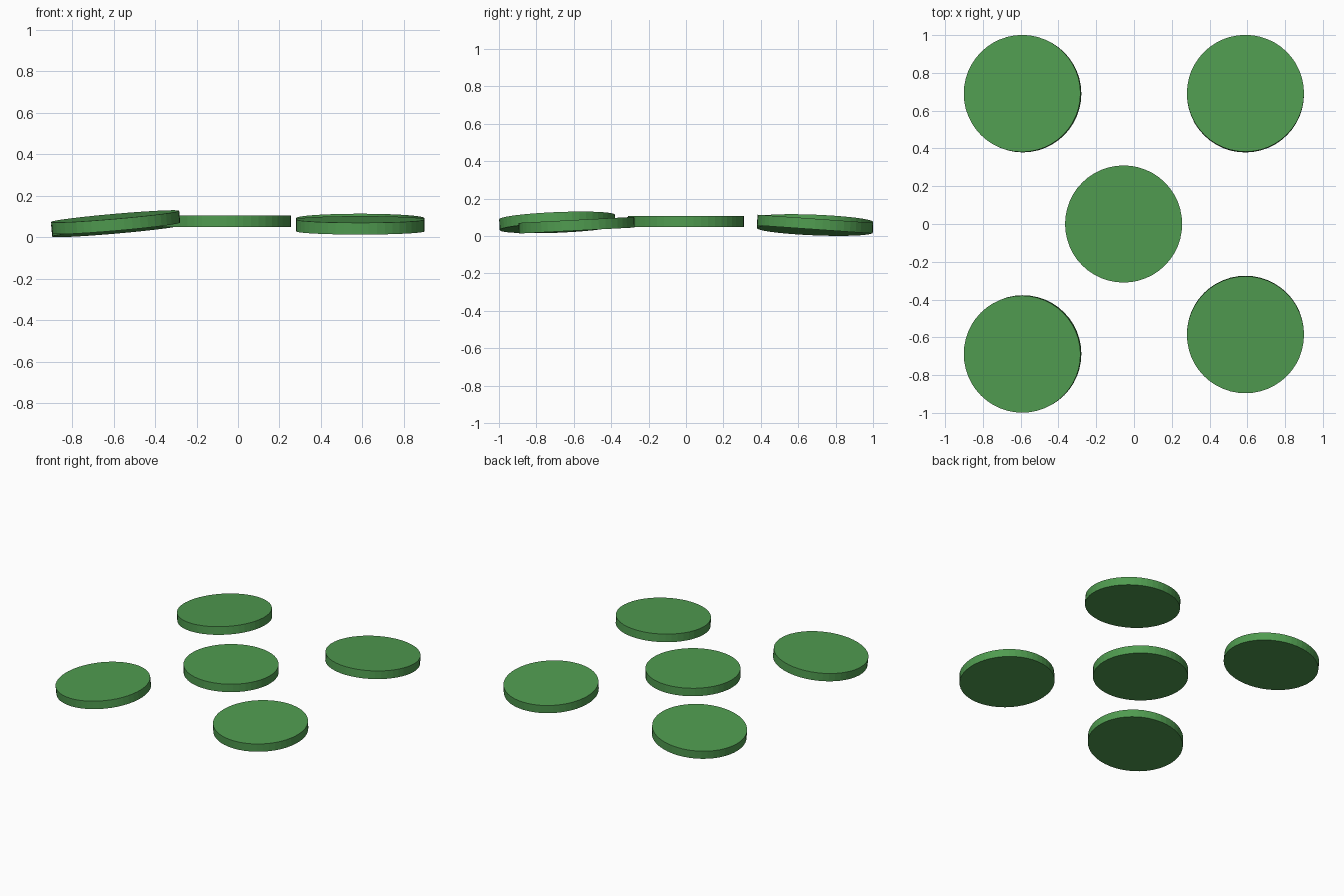
import bpy
from mathutils import Vector

if "Cube" in bpy.data.objects:
    bpy.data.objects.remove(bpy.data.objects["Cube"])

RADIUS = 0.31
THICKNESS = 0.057

green = bpy.data.materials.new("green")
green.diffuse_color = (0.08, 0.33, 0.08, 1)
green.use_nodes = True
green.node_tree.nodes["Principled BSDF"].inputs["Base Color"].default_value = green.diffuse_color


def disc(name, centre, slope_x=0.0, slope_y=0.0):
    """Flat round pad whose top rises by the given slopes along x and y."""
    bpy.ops.mesh.primitive_cylinder_add(vertices=48, radius=RADIUS,
                                        depth=THICKNESS, location=centre)
    ob = bpy.context.object
    ob.name = name
    normal = Vector((-slope_x, -slope_y, 1))
    ob.rotation_euler = Vector((0, 0, 1)).rotation_difference(normal).to_euler()
    ob.data.materials.append(green)
    return ob


# Level middle pad
disc("centre_pad", (-0.055, 0, 0.078))

# Outer pads, each tilted so the inner edge is higher
disc("front_left_pad", (-0.59, -0.688, 0.073), 0.087, 0.04)
disc("back_left_pad", (-0.59, 0.69, 0.059), 0.087, -0.04)
disc("front_right_pad", (0.59, -0.585, 0.058), 0.0, 0.052)
disc("back_right_pad", (0.59, 0.69, 0.064), 0.0, -0.07)
